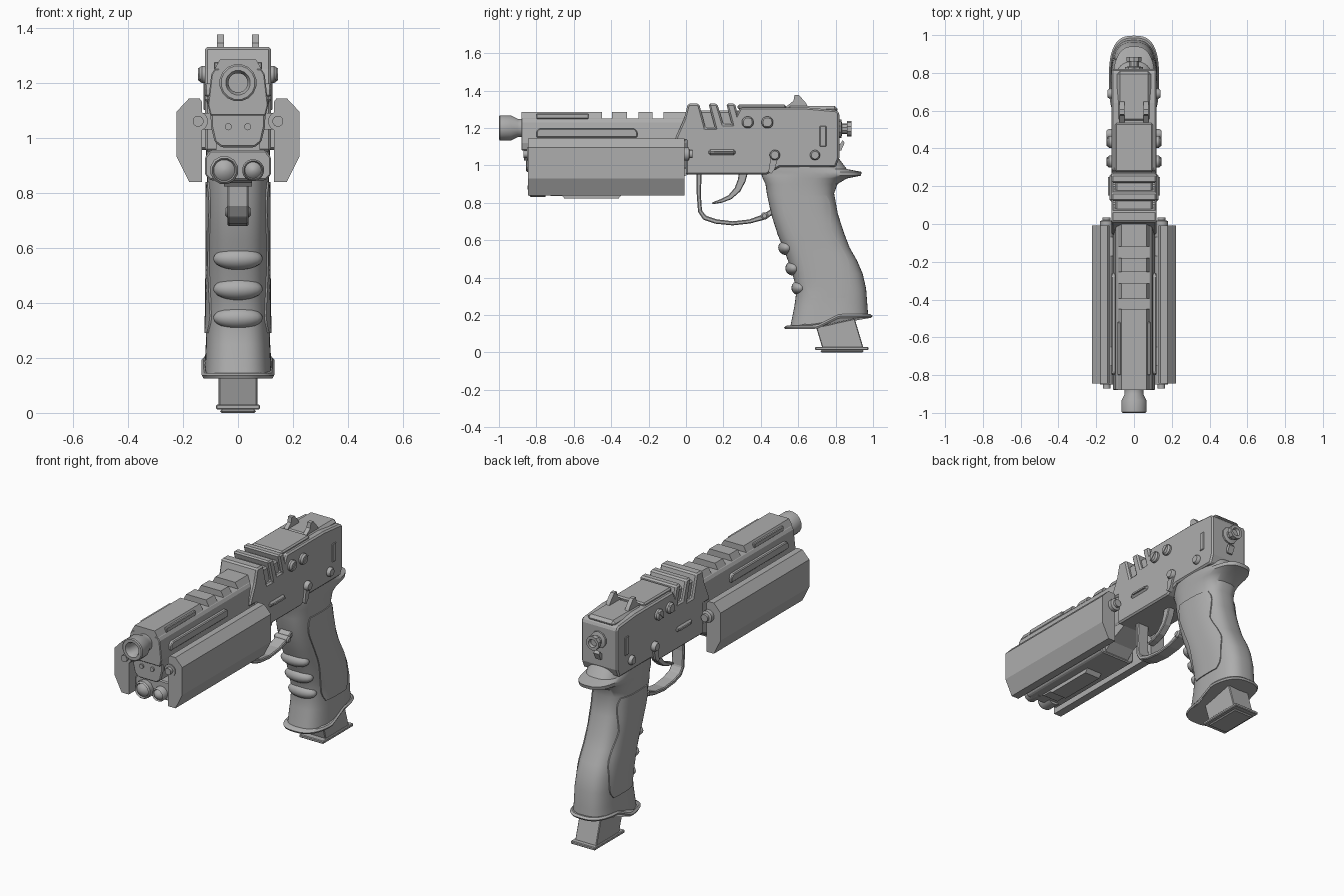
import bpy, bmesh, math
from mathutils import Vector, Matrix

if "Cube" in bpy.data.objects:
    bpy.data.objects.remove(bpy.data.objects["Cube"])

GREY = bpy.data.materials.new("gunmetal_grey")
GREY.diffuse_color = (0.42, 0.42, 0.42, 1)
GREY.use_nodes = True
GREY.node_tree.nodes["Principled BSDF"].inputs["Base Color"].default_value = GREY.diffuse_color


def finish(name, bm, smooth=False, bevel=0.0):
    bmesh.ops.recalc_face_normals(bm, faces=bm.faces)
    me = bpy.data.meshes.new(name)
    bm.to_mesh(me)
    bm.free()
    me.materials.append(GREY)
    ob = bpy.data.objects.new(name, me)
    bpy.context.collection.objects.link(ob)
    if bevel:
        m = ob.modifiers.new("bevel", "BEVEL")
        m.width, m.segments, m.limit_method = bevel, 1, "ANGLE"
    if smooth:
        bpy.ops.object.select_all(action="DESELECT")
        ob.select_set(True)
        bpy.context.view_layer.objects.active = ob
        bpy.ops.object.shade_smooth_by_angle(angle=math.radians(35))
    return ob


def prism(name, pts, lo, hi, axis="x", bevel=0.0):
    """Extrude (y,z) points along x, or (x,z) points along y."""
    bm = bmesh.new()
    put = (lambda p, t: (t, p[0], p[1])) if axis == "x" else (lambda p, t: (p[0], t, p[1]))
    a, b = ([bm.verts.new(put(p, t)) for p in pts] for t in (lo, hi))
    bm.faces.new(a)
    bm.faces.new(b)
    for i in range(len(pts)):
        j = (i + 1) % len(pts)
        bm.faces.new((a[i], a[j], b[j], b[i]))
    return finish(name, bm, bevel=bevel)


def box(name, x, y, z, bevel=0.0):
    return prism(name, [(y[0], z[0]), (y[1], z[0]), (y[1], z[1]), (y[0], z[1])], x[0], x[1], bevel=bevel)


def sym(half):
    return half + [(-x, z) for x, z in reversed(half)]


def lathe(name, prof, origin, axis="y", sides=24):
    """Spin (radius, distance) points around a line along x or y."""
    bm = bmesh.new()
    rings = []
    for r, d in prof:
        ring = []
        for i in range(sides):
            t = 2 * math.pi * (i + 0.5) / sides
            u, v = r * math.cos(t), r * math.sin(t)
            ring.append(bm.verts.new(Vector(origin) + Vector((u, d, v) if axis == "y" else (d, u, v))))
        rings.append(ring)
    for a, b in zip(rings, rings[1:]):
        for i in range(sides):
            j = (i + 1) % sides
            bm.faces.new((a[i], a[j], b[j], b[i]))
    bm.faces.new(rings[0])
    bm.faces.new(rings[-1])
    return finish(name, bm, smooth=True)


def ribbon(name, path, widths, half_x, bevel=0.0):
    """Strip of given thickness along a (y,z) path."""
    left, right = [], []
    for i, p in enumerate(path):
        d = Vector(path[min(i + 1, len(path) - 1)]) - Vector(path[max(i - 1, 0)])
        n = Vector((-d.y, d.x)).normalized() * widths[i] / 2
        left.append(tuple(Vector(p) + n))
        right.append(tuple(Vector(p) - n))
    return prism(name, left + right[::-1], -half_x, half_x, bevel=bevel)


def lip_z(y):
    return 0.125 + 0.06 * min(max((y - 0.70) / 0.12, 0), 1)


def loft(name, rings, n=48, power=2.8):
    """Stack rounded sections: (z or function of y, front y, rear y, half width)."""
    bm = bmesh.new()
    loops = []
    for z, f, r, w in rings:
        loop = []
        for i in range(n):
            t = 2 * math.pi * i / n
            c, s = math.cos(t), math.sin(t)
            y = (f + r) / 2 + (r - f) / 2 * math.copysign(abs(c) ** (2 / power), c)
            x = w * math.copysign(abs(s) ** (2 / power), s)
            loop.append(bm.verts.new((x, y, z(y) if callable(z) else z)))
        loops.append(loop)
    for a, b in zip(loops, loops[1:]):
        for i in range(n):
            j = (i + 1) % n
            bm.faces.new((a[i], a[j], b[j], b[i]))
    bm.faces.new(loops[0])
    bm.faces.new(loops[-1])
    return finish(name, bm, smooth=True)


def lerp_rows(rows, z):
    for a, b in zip(rows, rows[1:]):
        if a[0] <= z <= b[0]:
            t = (z - a[0]) / (b[0] - a[0])
            return [p + (q - p) * t for p, q in zip(a, b)]
    return rows[-1] if z > rows[-1][0] else rows[0]


# Grip with tang at the back, flared base lip and magazine
GRIP = [(0.25, .58, .97, .117), (0.34, .592, .963, .115), (0.42, .568, .945, .114), (0.49, .545, .915, .113),
        (0.56, .52, .875, .112), (0.63, .49, .848, .112), (0.74, .455, .812, .112), (0.85, .432, .792, .112),
        (0.90, .425, .81, .113), (0.93, .41, .86, .115), (0.945, .405, .935, .116), (0.965, .405, .94, .116),
        (0.98, .41, .86, .115), (1.04, .43, .815, .11)]
loft("grip", [(lip_z, .555, .975, .122)] + GRIP)
loft("grip_base_lip", [(lip_z, .53, .99, .128), (lambda y: lip_z(y) + .01, .525, .997, .133),
                       (lambda y: lip_z(y) + .02, .54, .985, .125)])
prism("magazine", [(.73, .02), (.95, .02), (.89, .22), (.67, .22)], -.07, .07, bevel=.004)
box("magazine_base", (-.08, .08), (.69, .975), (.012, .03), bevel=.004)
box("magazine_floor", (-.065, .065), (.72, .95), (0, .013), bevel=.006)

# Finger ridges on the front strap
for z in (.56, .45, .345):
    bm = bmesh.new()
    y = lerp_rows(GRIP, z)[1] + .018
    bmesh.ops.create_uvsphere(bm, u_segments=20, v_segments=12, radius=1,
                              matrix=Matrix.Translation((0, y, z)) @ Matrix.Diagonal((.09, .045, .04, 1)))
    finish("finger_ridge", bm, smooth=True)

# Raised side panels that follow the grip surface
PANEL = [(.29, .67, .85), (.33, .645, .88), (.49, .62, .872), (.55, .605, .84), (.65, .56, .778),
         (.74, .52, .775), (.80, .512, .773), (.84, .525, .75)]
for s in (-1, 1):
    bm = bmesh.new()
    grid = []
    for k in range(19):
        z = .29 + .55 * k / 18
        _, y0, y1 = lerp_rows(PANEL, z)
        _, f, r, w = lerp_rows(GRIP, z)
        row = []
        for i in range(13):
            y = y0 + (y1 - y0) * i / 12
            u = min(abs((y - (f + r) / 2) / ((r - f) / 2)), .99)
            row.append(bm.verts.new((s * (w * (1 - u ** 2.8) ** (1 / 2.8) + .006), y, z)))
        grid.append(row)
    for a, b in zip(grid, grid[1:]):
        for i in range(12):
            bm.faces.new((a[i], a[i + 1], b[i + 1], b[i]))
    geo = bmesh.ops.extrude_face_region(bm, geom=bm.faces[:])["geom"]
    bmesh.ops.translate(bm, vec=(-s * .03, 0, 0), verts=[v for v in geo if isinstance(v, bmesh.types.BMVert)])
    finish("grip_panel", bm, smooth=True)

# Receiver with slanted cooling notches
prism("receiver", [(0, .95), (.43, .95), (.50, .99), (.80, .99), (.82, 1.04), (.82, 1.28), (.805, 1.295), (.64, 1.31),
                   (.29, 1.31), (.275, 1.28), (.262, 1.33), (.215, 1.33), (.245, 1.22), (.20, 1.22), (.167, 1.33),
                   (.12, 1.33), (.155, 1.20), (.105, 1.20), (.07, 1.33), (.01, 1.33), (-.01, 1.25), (-.05, 1.16),
                   (-.06, 1.13), (0, 1.13)], -.12, .12, bevel=.009)
box("receiver_core", (-.10, .10), (.0, .32), (1.0, 1.293), bevel=.01)
box("top_cover", (-.10, .10), (.275, .535), (1.30, 1.325), bevel=.008)
box("rear_top_cover", (-.09, .09), (.54, .81), (1.28, 1.318), bevel=.016)
for s in (-1, 1):
    prism("rear_sight", [(.53, 1.31), (.575, 1.345), (.58, 1.375), (.605, 1.375), (.64, 1.335), (.66, 1.30)],
          s * .063 - .0125, s * .063 + .0125)

# Side hardware on the receiver
for s in (-1, 1):
    def stud(name, y, z, r, h):
        lathe(name, [(r, 0), (r, s * h * .6), (r * .75, s * h)], (s * .115, y, z), "x", 16)
    for y in (.33, .435):
        stud("screw", y, 1.23, .032, .027)
        ob = box("screw_slot", (s * .135, s * .145), (-.028, .028), (-.004, .004))
        ob.rotation_euler.x = math.radians(45)
        ob.location = (0, y, 1.23)
    stud("lever_pivot", .475, 1.055, .028, .03)
    prism("safety_lever", [(.455, 1.05), (.495, 1.05), (.475, .98), (.455, .955), (.44, .965)], s * .11, s * .133)
    stud("rear_pin", .69, 1.055, .027, .025)
    box("slide_catch", (s * .11, s * .13), (.12, .265), (1.055, 1.085), bevel=.01)
    box("slide_catch_bar", (s * .11, s * .138), (.15, .25), (1.065, 1.075))
    box("side_slot", (s * .115, s * .125), (.715, .75), (1.10, 1.21), bevel=.003)
    lathe("guard_pin", [(.02, 0), (.02, s * .04), (.012, s * .048)], (0, .42, .73), "x", 12)

# Rear knob and hook
lathe("rear_knob", [(.05, 0), (.05, .015), (.028, .02), (.028, .045), (.042, .045), (.042, .07), (.025, .07), (.02, .055)],
      (0, .815, 1.195), "y", 10)
prism("rear_hook", [(.81, 1.08), (.83, 1.08), (.848, 1.12), (.838, 1.135), (.825, 1.115), (.81, 1.115)], -.018, .018)

# Trigger and guard
ribbon("trigger_guard", [(.07, .97), (.068, .85), (.075, .755), (.10, .72), (.16, .70), (.25, .69), (.34, .70),
                         (.42, .725), (.47, .76)], [.03, .022, .022, .026, .024, .022, .022, .03, .03], .038, .005)
ribbon("trigger", [(.31, .98), (.298, .92), (.275, .87), (.235, .83), (.19, .81), (.14, .797)],
       [.05, .042, .035, .026, .02, .01], .022, .004)

# Barrel shroud with raised top blocks between the vents
prism("shroud", sym([(.085, 1.25), (.097, 1.23), (.11, 1.12), (.10, 1.08)]), -.88, .02, "y", .004)
for y0, y1 in ((-.88, -.45), (-.395, -.315), (-.255, -.18), (-.12, .02)):
    prism("shroud_top_block", sym([(.065, 1.285), (.085, 1.25)]), y0, y1, "y")
prism("lower_frame", sym([(.10, 1.09), (.098, 1.04), (.085, .985), (.06, .965)]), -.855, .05, "y", .006)
lathe("muzzle", [(.085, .13), (.085, .12), (.05, .12), (.05, .10), (.068, .065), (.068, .005), (.062, 0), (.045, 0),
                 (.035, .02), (.035, .09)], (0, -1, 1.20), "y", 16)

for s in (-1, 1):
    lathe("front_pin", [(.013, 0), (.013, -.015)], (s * .035, -.85, 1.04), "y", 10)
    box("upper_rail", (s * .07, s * .088), (-.80, -.52), (1.248, 1.276), bevel=.004)
    prism("side_rail", [(-.80, 1.15), (-.26, 1.15), (-.26, 1.18), (-.275, 1.197), (-.785, 1.197), (-.80, 1.18)],
          s * .09, s * .12, bevel=.005)
    # Side shields and their mounting rods
    prism("side_shield", [(s * x, z) for x, z in ((.13, .84), (.178, .84), (.223, .93), (.223, 1.095), (.178, 1.143),
                                                  (.14, 1.143), (.13, 1.13))], -.845, -.008, "y")
    lathe("shield_rod", [(.02, -.87), (.02, -.85), (.036, -.85), (.036, .015), (.022, .02), (.022, .035)],
          (s * .145, 0, 1.06), "y", 12)
    for y in (-.70, -.12):
        box("shield_mount", (s * .08, s * .14), (y - .05, y + .05), (1.03, 1.09))

# Under-barrel light module
prism("light_module", sym([(.10, .955), (.12, .93), (.12, .865), (.10, .845)]), -.80, -.15, "y", .006)
prism("module_tail", [(-.16, .848), (-.10, .90), (.02, .955), (.02, .98), (-.16, .98)], -.08, .08)
prism("module_bottom_plate", [(-.74, .848), (-.72, .835), (-.66, .835), (-.65, .823), (-.36, .823), (-.34, .848)], -.05, .05)
for x, r, n in ((-.05, .052, 12), (.055, .04, 20)):
    lathe("lamp", [(r, .08), (r, 0), (r * .85, -.01), (r * .75, 0), (r * .5, -.012), (r * .1, -.018)], (x, -.83, .882), "y", n)
